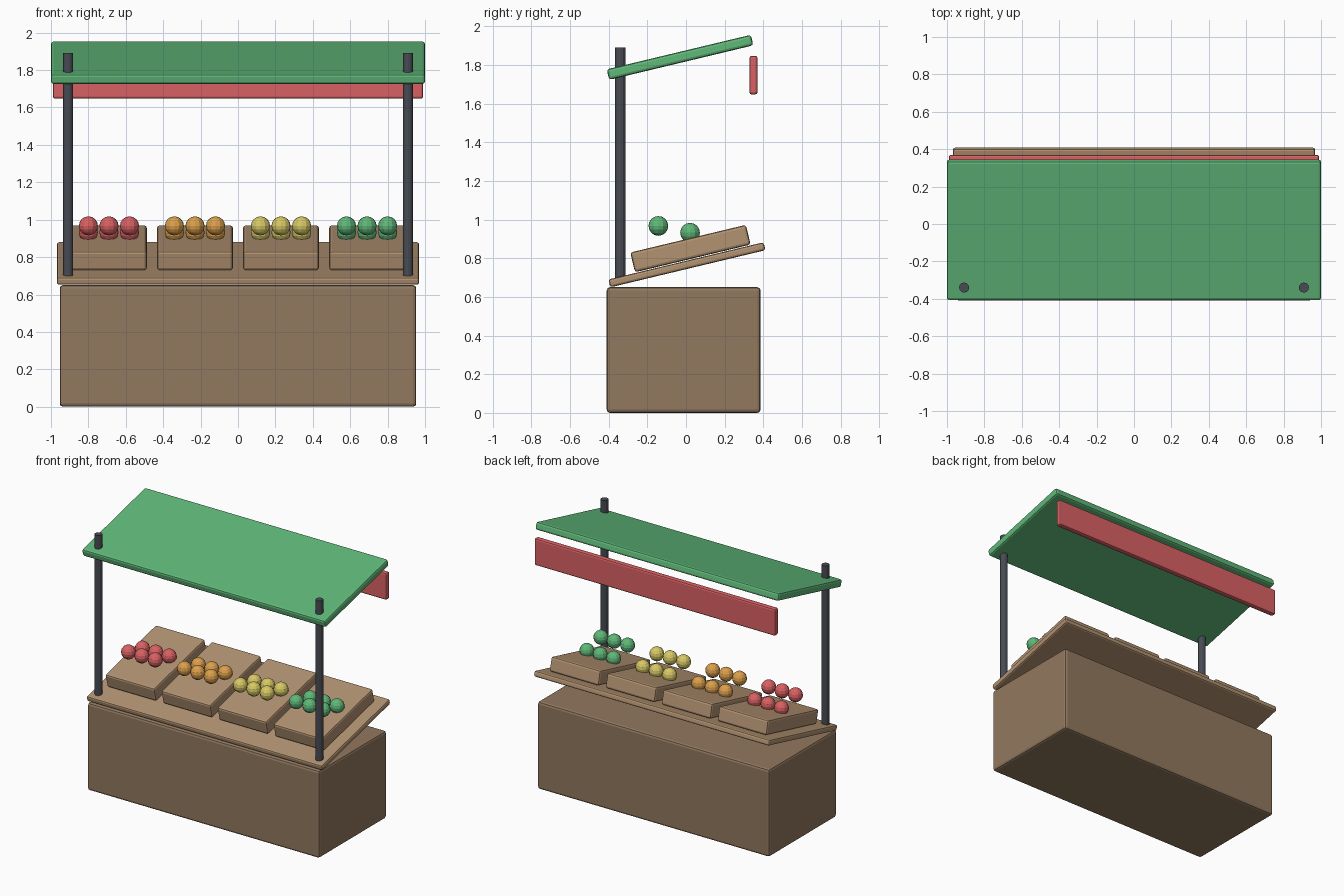
import bpy
import bmesh
from mathutils import Matrix

cube = bpy.data.objects.get("Cube")
if cube:
    bpy.data.objects.remove(cube, do_unlink=True)


def material(name, rgb):
    """Flat material from 0-255 screen values, converted to linear."""
    lin = [((c / 255 + 0.055) / 1.055) ** 2.4 for c in rgb] + [1.0]
    mat = bpy.data.materials.new(name)
    mat.use_nodes = True
    mat.diffuse_color = lin
    mat.node_tree.nodes["Principled BSDF"].inputs["Base Color"].default_value = lin
    return mat


DARK_WOOD = material("dark wood", (145, 120, 94))
LIGHT_WOOD = material("light wood", (178, 146, 113))
METAL = material("dark metal", (72, 75, 84))
GREEN = material("green", (96, 184, 121))
RED = material("red", (217, 97, 99))
ORANGE = material("orange", (220, 160, 76))
YELLOW = material("yellow", (216, 201, 102))

TILT = 0.235  # shared slope of counter, crates and canopy


def add_object(name, bm, mat):
    mesh = bpy.data.meshes.new(name)
    bm.to_mesh(mesh)
    bm.free()
    mesh.materials.append(mat)
    obj = bpy.data.objects.new(name, mesh)
    bpy.context.collection.objects.link(obj)
    return obj


def box(name, size, location, mat, bevel=0.012, tilt=0.0):
    bm = bmesh.new()
    bmesh.ops.create_cube(bm, size=1, matrix=Matrix.Diagonal((*size, 1)))
    obj = add_object(name, bm, mat)
    obj.location = location
    obj.rotation_euler.x = tilt
    mod = obj.modifiers.new("soft_edges", 'BEVEL')
    mod.width = bevel
    mod.segments = 2
    return obj


# Stand body and sloping counter
box("stand_body", (1.906, 0.796, 0.65), (0, -0.012, 0.325), DARK_WOOD, 0.017)
box("sloped_counter", (1.936, 0.825, 0.042), (0, 0.005, 0.766), LIGHT_WOOD, 0.012, TILT)

# Canopy and hanging valance
box("canopy", (2.0, 0.767, 0.056), (0, -0.031, 1.839), GREEN, 0.014, TILT)
box("valance", (1.98, 0.042, 0.2), (0, 0.349, 1.747), RED, 0.012)

# Posts
for side, x in (("left", 0.908), ("right", -0.908)):
    bm = bmesh.new()
    bmesh.ops.create_cone(bm, cap_ends=True, segments=12, radius1=0.027,
                          radius2=0.027, depth=1.21)
    post = add_object(side + "_post", bm, METAL)
    post.location = (x, -0.34, 1.285)

# Crates, each with two rows of fruit
fruits = (("red", RED), ("orange", ORANGE), ("yellow", YELLOW), ("green", GREEN))
for i, (label, mat) in enumerate(fruits):
    cx = (i - 1.5) * 0.46
    box(label + "_fruit_crate", (0.405, 0.615, 0.105), (cx, 0.023, 0.85),
        LIGHT_WOOD, 0.014, TILT)
    bm = bmesh.new()
    for y, z in ((-0.143, 0.967), (0.021, 0.932)):
        for column in (-1, 0, 1):
            bmesh.ops.create_uvsphere(
                bm, u_segments=12, v_segments=8, radius=0.051,
                matrix=Matrix.Translation((cx + column * 0.11, y, z)))
    add_object(label + "_fruit", bm, mat)
